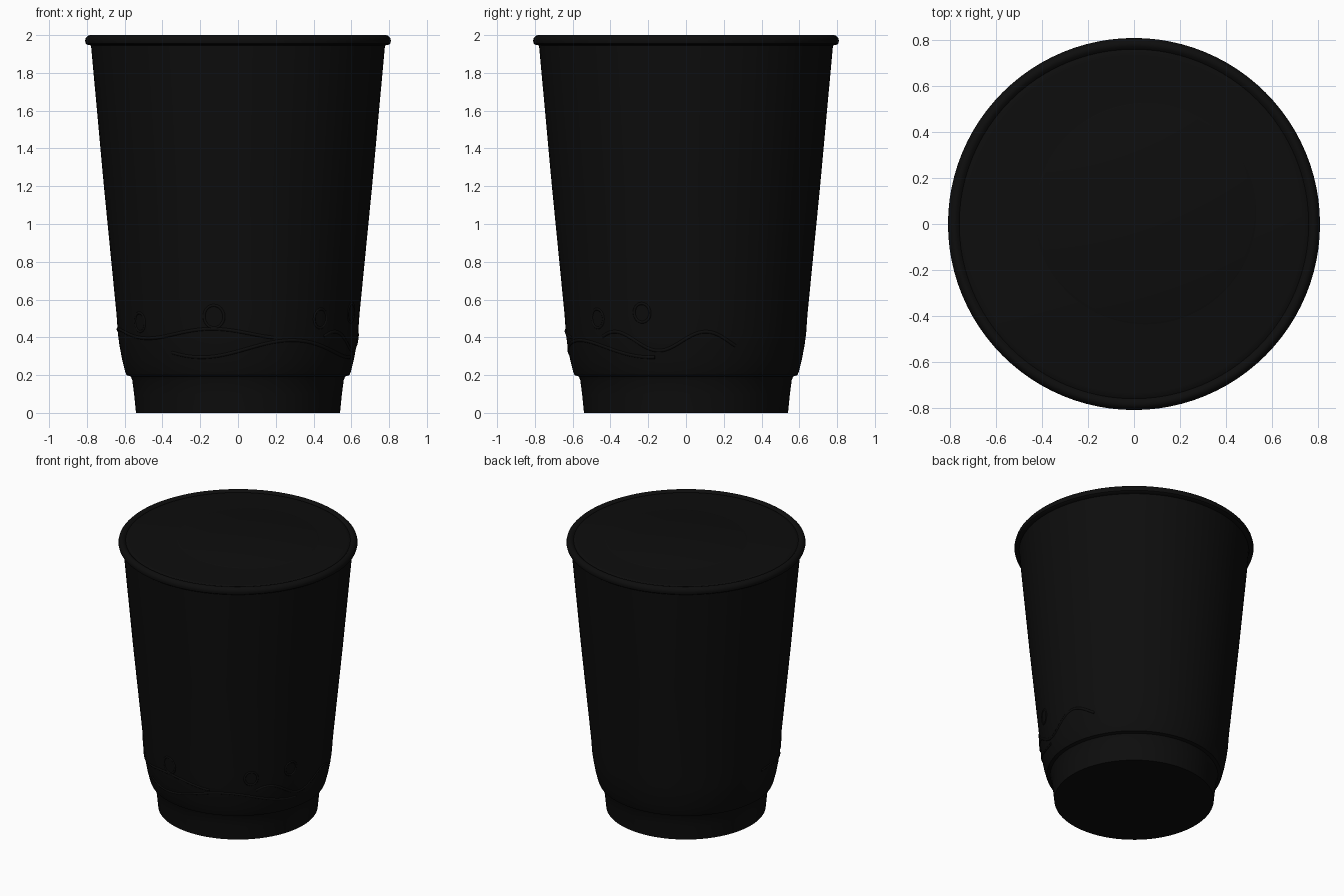
import bpy, bmesh, math
from mathutils import Vector

cube = bpy.data.objects.get("Cube")
if cube:
    bpy.data.objects.remove(cube)

# Single dark finish
black = bpy.data.materials.new("near_black")
black.use_nodes = True
COLOUR = (0.004, 0.004, 0.004, 1)
black.diffuse_color = COLOUR
bsdf = next(n for n in black.node_tree.nodes if n.type == 'BSDF_PRINCIPLED')
bsdf.inputs["Base Color"].default_value = COLOUR
bsdf.inputs["Roughness"].default_value = 0.8


def add_object(name, data):
    obj = bpy.data.objects.new(name, data)
    bpy.context.collection.objects.link(obj)
    data.materials.append(black)
    return obj


def lathe(name, profile, centre=(0, 0), segments=96):
    """Spin an (r, z) profile round a vertical axis."""
    bm = bmesh.new()
    verts = [bm.verts.new((r, 0, z)) for r, z in profile]
    edges = [bm.edges.new(pair) for pair in zip(verts, verts[1:])]
    bmesh.ops.spin(bm, geom=verts + edges, axis=(0, 0, 1), cent=(0, 0, 0),
                   angle=math.tau, steps=segments)
    bmesh.ops.remove_doubles(bm, verts=bm.verts, dist=1e-4)
    bmesh.ops.recalc_face_normals(bm, faces=bm.faces)
    mesh = bpy.data.meshes.new(name)
    bm.to_mesh(mesh)
    bm.free()
    obj = add_object(name, mesh)
    obj.location = (*centre, 0)
    bpy.ops.object.select_all(action='DESELECT')
    obj.select_set(True)
    bpy.context.view_layer.objects.active = obj
    bpy.ops.object.shade_smooth_by_angle(angle=math.radians(35))
    return obj


# Tapered wall with its curved shoulder and stepped foot
wall = [(0.54, 0.0), (0.55, 0.1), (0.56, 0.175), (0.568, 0.193), (0.59, 0.2),
        (0.598, 0.22), (0.613, 0.28), (0.628, 0.36), (0.636, 0.42),
        (0.643, 0.52), (0.71, 1.2), (0.774, 1.9), (0.778, 1.945)]
lathe("cup_body", [(0, 0)] + wall + [(0, 1.945)])

# Rolled lip
lathe("rolled_rim", [(0.76, 1.945), (0.795, 1.947), (0.806, 1.955), (0.81, 1.97),
                     (0.806, 1.985), (0.795, 1.996), (0.785, 2.0),
                     (0.772, 1.997), (0.76, 1.985), (0.76, 1.945)])

# Flat top with a slightly raised off-centre panel
lathe("top_surface", [(0, 1.994), (0.735, 1.994), (0.75, 1.992), (0.768, 1.982),
                      (0.768, 1.95)])
lathe("top_panel", [(0, 1.998), (0.47, 1.998), (0.485, 1.993)], centre=(0.05, 0.045))


def wall_radius(z):
    for (r0, z0), (r1, z1) in zip(wall, wall[1:]):
        if z <= z1:
            return r0 + (r1 - r0) * (z - z0) / (z1 - z0)
    return wall[-1][0]


def ridge(name, path, thickness, closed=False):
    """Lay a thin raised bead on the wall along (angle, height) points."""
    curve = bpy.data.curves.new(name, 'CURVE')
    curve.dimensions = '3D'
    curve.bevel_depth = thickness
    curve.bevel_resolution = 2
    curve.use_fill_caps = True
    spline = curve.splines.new('POLY')
    spline.points.add(len(path) - 1)
    spline.use_cyclic_u = closed
    for point, (angle, z) in zip(spline.points, path):
        r = wall_radius(z) - thickness * 0.45
        point.co = (r * math.sin(angle), -r * math.cos(angle), z, 1)
    spline.use_smooth = True
    return add_object(name, curve)


# Low wavy relief around the shoulder: front sits at angle zero
def wave(start, end, base, height, cycles, phase):
    steps = 60
    return [(start + (end - start) * i / steps,
             base + height * math.sin(math.tau * cycles * i / steps + phase))
            for i in range(steps + 1)]


ridge("lower_wave", wave(-0.6, 1.3, 0.34, 0.045, 1.2, 3.6), 0.01)
ridge("upper_wave", wave(-1.6, 0.3, 0.42, 0.025, 1.5, 1.0), 0.01)
ridge("side_wave", wave(0.8, 2.0, 0.38, 0.05, 1.5, 0.5), 0.01)

# Small rounded swirls above the waves
for label, angle, z, size in (("left", -0.95, 0.48, 0.05), ("middle", -0.2, 0.51, 0.06),
                              ("right", 0.75, 0.5, 0.05), ("side", 1.2, 0.53, 0.05)):
    loop = [(angle + size * 1.4 * math.cos(t * math.tau / 24),
             z + size * math.sin(t * math.tau / 24)) for t in range(24)]
    ridge(label + "_swirl", loop, 0.008, True)
